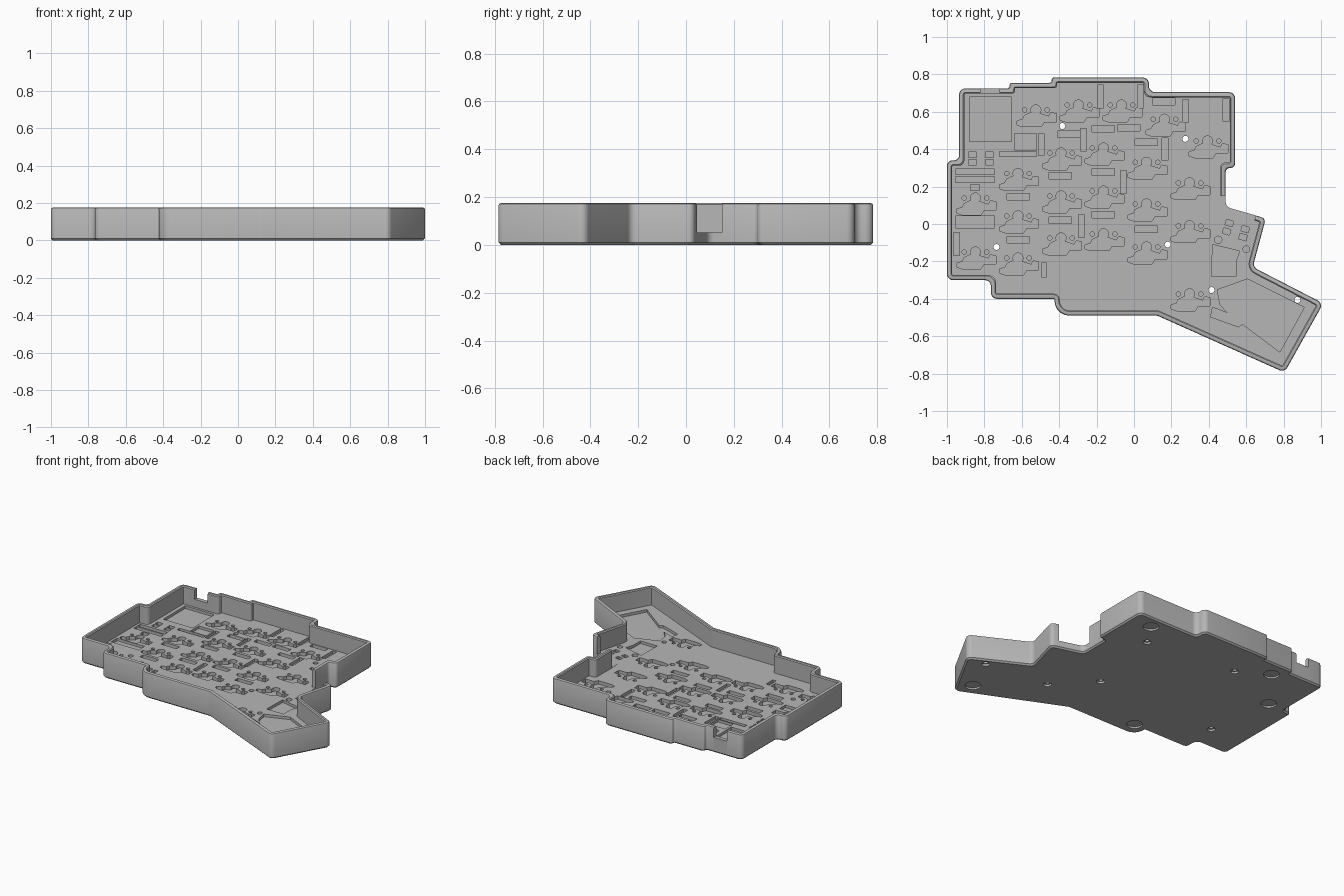
import bpy
import bmesh
import math
from mathutils import Vector, Matrix
from mathutils.geometry import intersect_line_line_2d

cube = bpy.data.objects.get("Cube")
if cube:
    bpy.data.objects.remove(cube, do_unlink=True)

HEIGHT, FLOOR, WALL, EDGE = 0.175, 0.05, 0.028, 0.01
NOTCH_TOP, GAP_TOP = 0.105, 0.052

grey = bpy.data.materials.new("plain grey")
grey.use_nodes = True
grey.diffuse_color = (0.47, 0.47, 0.47, 1)
grey.node_tree.nodes["Principled BSDF"].inputs["Base Color"].default_value = grey.diffuse_color

# Case outline, clockwise; points on a straight edge start or end a wall opening
outline = [(-.935, .725), (-.82, .725), (-.72, .725), (-.665, .725), (-.665, .755),
           (-.44, .755), (-.44, .783), (.08, .783), (.08, .705), (.54, .705), (.54, .3),
           (.49, .3), (.49, .15), (.49, .092), (.651, .0456), (.705, .03), (.635, -.23),
           (1.012, -.424), (.805, -.794), (.125, -.49), (-.425, -.49), (-.425, -.4),
           (-.765, -.4), (-.765, -.3), (-1, -.3), (-1, .34), (-.935, .34)]
outline = [Vector(p) for p in outline]
BIG_CORNER = 20


def ring(inset, steps=5):
    """Outline moved inwards with rounded corners, as (point, wall top) pairs."""
    count = len(outline)
    moved, turns = [], []
    for i, p in enumerate(outline):
        d1 = (p - outline[i - 1]).normalized()
        d2 = (outline[(i + 1) % count] - p).normalized()
        n1, n2 = Vector((d1.y, -d1.x)), Vector((d2.y, -d2.x))
        moved.append(p + (n1 + n2) * inset / (1 + n1.dot(n2)))
        turns.append(d1.x * d2.y - d1.y * d2.x)
    tops = [NOTCH_TOP, HEIGHT, GAP_TOP, HEIGHT]
    top = HEIGHT
    points = []
    for i, p in enumerate(moved):
        if abs(turns[i]) < .02:
            points.append((p, top))
            top = tops.pop(0)
            points.append((p, top))
            continue
        to_a, to_b = moved[i - 1] - p, moved[(i + 1) % count] - p
        half = to_a.angle(to_b) / 2
        base = .08 if i == BIG_CORNER else .005 if i == BIG_CORNER + 1 else .033
        limit = .9 if i == BIG_CORNER else .45
        radius = max(.005, base - inset) if turns[i] < 0 else base + inset
        reach = min(radius / math.tan(half), limit * min(to_a.length, to_b.length))
        a, b = p + to_a.normalized() * reach, p + to_b.normalized() * reach
        w = math.sin(half)
        for k in range(steps + 1):
            t = k / steps
            s = 1 - t
            total = s * s + 2 * s * t * w + t * t
            points.append(((a * s * s + p * 2 * s * t * w + b * t * t) / total, top))
    return points


bm = bmesh.new()


def skin(lower, upper):
    for i in range(len(lower)):
        bm.faces.new((lower[i - 1], lower[i], upper[i], upper[i - 1]))


# Wall: lofted shell with eased rims, lowered at the openings
profile = [(EDGE, 0), (0, EDGE), (0, HEIGHT - EDGE), (EDGE * .3, HEIGHT - EDGE * .3),
           (EDGE, HEIGHT), (WALL - .006, HEIGHT), (WALL, HEIGHT - .006), (WALL, FLOOR)]
loops = [[bm.verts.new((p.x, p.y, min(z, top))) for p, top in ring(inset)]
         for inset, z in profile]
for lower, upper in zip(loops, loops[1:]):
    skin(lower, upper)
bmesh.ops.remove_doubles(bm, verts=bm.verts[:], dist=.00001)
slivers = [f for f in bm.faces if f.calc_area() < .00000001]
bmesh.ops.delete(bm, geom=slivers, context="FACES")


def flat_edges(z):
    return [e for e in bm.edges if all(abs(v.co.z - z) < .00001 for v in e.verts)]


floor_edges, base_edges = flat_edges(FLOOR), flat_edges(0)
placed = [[p for p, top in ring(WALL)]]


def crosses(a, b):
    """True if two closed outlines touch."""
    for axis in (0, 1):
        if (max(p[axis] for p in a) < min(p[axis] for p in b)
                or max(p[axis] for p in b) < min(p[axis] for p in a)):
            return False
    return any(intersect_line_line_2d(a[i - 1], a[i], b[j - 1], b[j])
               for i in range(len(a)) for j in range(len(b)))


def sink(layers, cap=True):
    """Stack of outlines (points, z) going down; returns the closed edge loops."""
    rows = [[bm.verts.new((p[0], p[1], z)) for p in points] for points, z in layers]
    for lower, upper in zip(rows, rows[1:]):
        skin(lower, upper)
    if cap:
        bm.faces.new(rows[-1])
    return [[bm.edges.get((r[i - 1], r[i])) for i in range(len(r))] for r in rows]


def pocket(points, z):
    """Recess in the floor, left out where it would run into another one."""
    points = [Vector(p) for p in points]
    if not any(crosses(points, other) for other in placed):
        placed.append(points)
        floor_edges.extend(sink([(points, FLOOR), (points, z)])[0])


def arc(x, y, r, start=0, sweep=math.tau, sides=16):
    angles = [start + sweep * k / sides for k in range(sides)]
    return [Vector((x + r * math.cos(a), y + r * math.sin(a))) for a in angles]


def box(x, y, w, d, turn=0):
    rot = Matrix.Rotation(turn, 2)
    corners = [(-w, -d), (w, -d), (w, d), (-w, d)]
    return [Vector((x, y)) + rot @ (Vector(c) / 2) for c in corners]


# Screw holes with wide heads, and round foot recesses underneath
for x, y in [(-.383, .524), (.275, .455), (-.735, -.123), (.18, -.11), (.414, -.353),
             (.874, -.406)]:
    hole, head = arc(x, y, .016), arc(x, y, .026)
    placed.append(hole)
    rims = sink([(hole, FLOOR), (hole, .014), (head, .014), (head, 0)], cap=False)
    floor_edges += rims[0]
    base_edges += rims[-1]
for x, y in [(.762, -.664), (.38, .618), (-.584, .645), (-.807, .353), (-.328, -.386)]:
    foot = arc(x, y, .05, sides=32)
    base_edges += sink([(foot, 0), (foot, .012)])[0]

# Socket pockets, each with its round centre, and pin holes
columns = [(-.848, (.139, -.15)), (-.62, (.27, .043, -.182)), (-.39, (.38, .15, -.075)),
           (-.163, (.406, .176, -.053)), (.067, (.33, .107, -.123)),
           (.297, (.22, -.01, -.374))]
keys = [(x, y) for x, rows in columns for y in rows]
keys += [(-.525, .61), (-.297, .636), (-.067, .636), (.163, .56), (.393, .444)]
socket = [(-.1, -.06), (-.1, -.08), (-.07, -.09), (.03, -.09), (.045, -.065), (.11, -.065),
          (.11, -.02), (.08, -.015), (.07, -.035), (.03, -.022)]
socket += arc(0, 0, .027, start=-math.pi / 4, sweep=math.pi * 1.5)
socket += [(-.06, -.03), (-.07, -.05)]
for x, y in keys:
    pocket([(x + u, y + v) for u, v in socket], .026)
    for side in (-.06, .06):
        pocket(arc(x + side, y, .012, sides=12), .02)
pocket(arc(.45, -.085, .02), .02)
pocket(arc(.6, -.135, .018), .02)

# Diode slots, lying and standing
for x, y in [(-.525, .716), (.16, .655), (-.35, .48), (-.165, .51), (-.027, .515),
             (.065, .437), (-.395, .257), (-.165, .278), (-.165, .05), (.065, -.027),
             (-.395, .02), (-.62, -.085), (-.62, .145)]:
    pocket(box(x, y, .12, .035), .03)
for x, y in [(-.41, .682), (-.18, .682), (.035, .682), (.275, .605), (.493, .61),
             (.165, .4), (-.27, .45), (-.057, .225), (-.28, -.01), (-.718, .14),
             (-.95, -.107)]:
    pocket(box(x, y, .032, .122), .03)

# Board, connector and thumb recesses
for x, y, w, d in [(-.768, .56, .225, .24), (-.58, .44, .12, .09), (-.62, .375, .2, .026),
                   (-.495, .425, .03, .12), (-.85, .28, .21, .03), (-.85, .238, .21, .03),
                   (-.85, .01, .21, .065), (-.85, .195, .05, .03), (-.48, -.245, .027, .075)]:
    pocket(box(x, y, w, d), .032)
for x in (-.863, -.772):
    for y in (.37, .33):
        pocket(box(x, y, .042, .03), .032)
for x, y in [(.51, .005), (.595, -.027), (.495, -.04), (.583, -.07)]:
    pocket(box(x, y, .04, .03, turn=-.28), .032)
pocket([(.42, -.11), (.565, -.145), (.545, -.2), (.545, -.28), (.415, -.28)], .032)
pocket([(.445, -.352), (.607, -.294), (.91, -.445), (.78, -.685), (.58, -.535),
        (.56, -.55), (.41, -.497), (.42, -.445), (.5, -.476), (.46, -.43)], .032)

# Floor and underside, filled around the recesses
for edges in (floor_edges, base_edges):
    bmesh.ops.triangle_fill(bm, edges=edges, use_beauty=True, normal=(0, 0, 1))
bmesh.ops.recalc_face_normals(bm, faces=bm.faces[:])

mesh = bpy.data.meshes.new("case_tray")
bm.to_mesh(mesh)
bm.free()
mesh.materials.append(grey)
tray = bpy.data.objects.new("case_tray", mesh)
bpy.context.scene.collection.objects.link(tray)

bpy.ops.object.select_all(action="DESELECT")
tray.select_set(True)
bpy.context.view_layer.objects.active = tray
bpy.ops.object.shade_smooth_by_angle(angle=math.radians(30))
